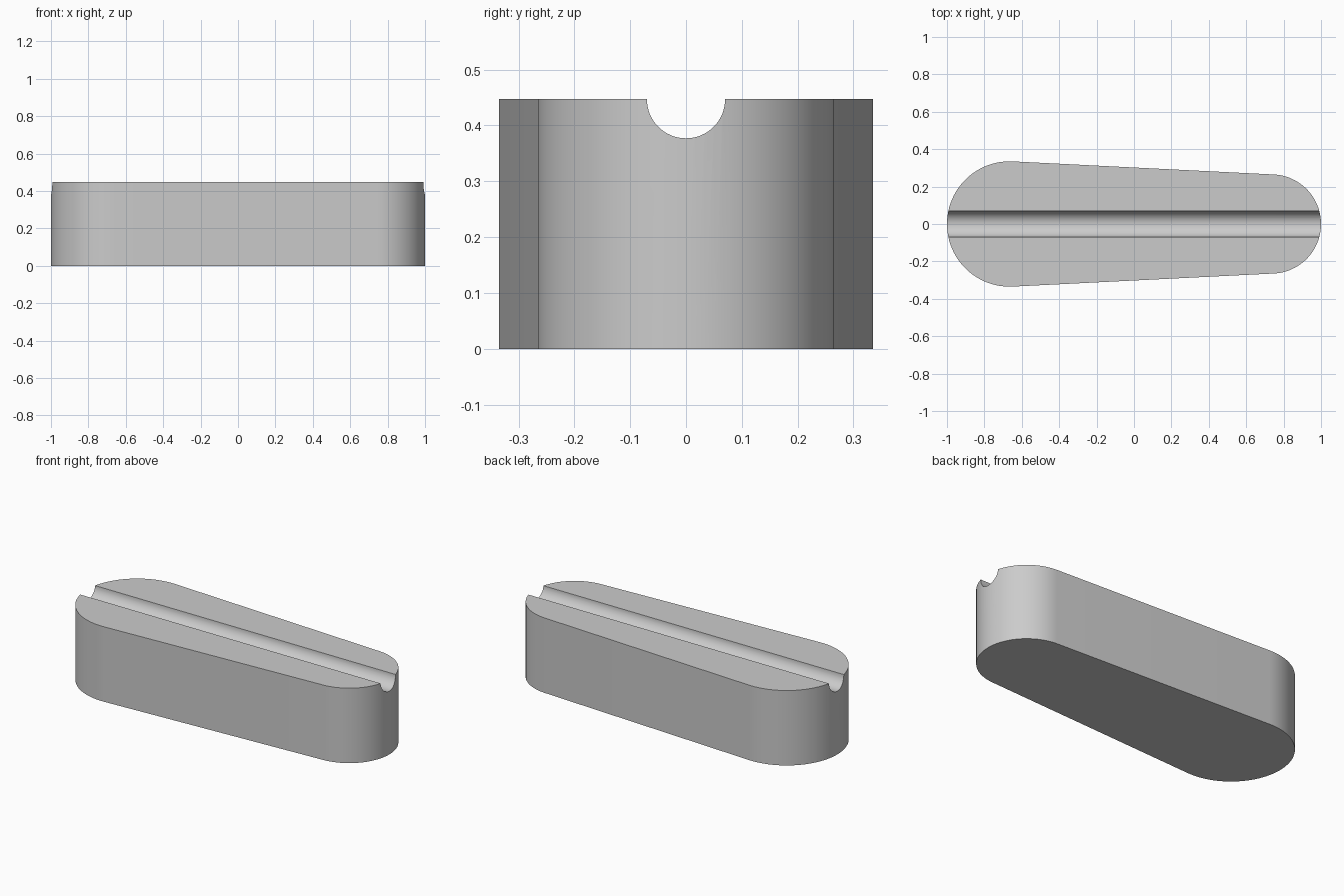
import bpy, bmesh
from math import radians, asin, pi, cos, sin

HEIGHT = 0.447
BIG_R, SMALL_R = 0.335, 0.265
BIG_X, SMALL_X = -1 + BIG_R, 1 - SMALL_R
GROOVE_R = 0.07
STEPS = 48

cube = bpy.data.objects.get("Cube")
if cube:
    bpy.data.objects.remove(cube, do_unlink=True)

# Plain grey material
grey = bpy.data.materials.new("plain_grey")
grey.use_nodes = True
colour = (0.6, 0.6, 0.6, 1)
grey.diffuse_color = colour
grey.node_tree.nodes["Principled BSDF"].inputs["Base Color"].default_value = colour


def arc(cx, r, start, end):
    angles = [start + (end - start) * i / STEPS for i in range(STEPS + 1)]
    return [(cx + r * cos(a), r * sin(a), 0) for a in angles]


# Tapered body: two round ends joined by tangent sides
tangent = pi / 2 - asin((BIG_R - SMALL_R) / (SMALL_X - BIG_X))
outline = arc(SMALL_X, SMALL_R, -tangent, tangent)
outline += arc(BIG_X, BIG_R, tangent, 2 * pi - tangent)

bm = bmesh.new()
base = bm.faces.new([bm.verts.new(p) for p in outline])
top = bmesh.ops.extrude_face_region(bm, geom=[base])["geom"]
bmesh.ops.translate(bm, vec=(0, 0, HEIGHT),
                    verts=[v for v in top if isinstance(v, bmesh.types.BMVert)])
bmesh.ops.recalc_face_normals(bm, faces=bm.faces)
mesh = bpy.data.meshes.new("tapered_block")
bm.to_mesh(mesh)
bm.free()
mesh.materials.append(grey)
block = bpy.data.objects.new("tapered_block", mesh)
bpy.context.collection.objects.link(block)

# Round groove along the top
bpy.ops.mesh.primitive_cylinder_add(vertices=64, radius=GROOVE_R, depth=3,
                                    location=(0, 0, HEIGHT),
                                    rotation=(0, radians(90), 0))
cutter = bpy.context.object
cutter.name = "groove_cutter"
cutter.data.materials.append(grey)

cut = block.modifiers.new("groove", "BOOLEAN")
cut.operation = "DIFFERENCE"
cut.solver = "EXACT"
cut.object = cutter

bpy.ops.object.select_all(action="DESELECT")
block.select_set(True)
bpy.context.view_layer.objects.active = block
bpy.ops.object.modifier_apply(modifier=cut.name)
bpy.data.objects.remove(cutter, do_unlink=True)
bpy.ops.object.shade_smooth_by_angle(angle=radians(30))
